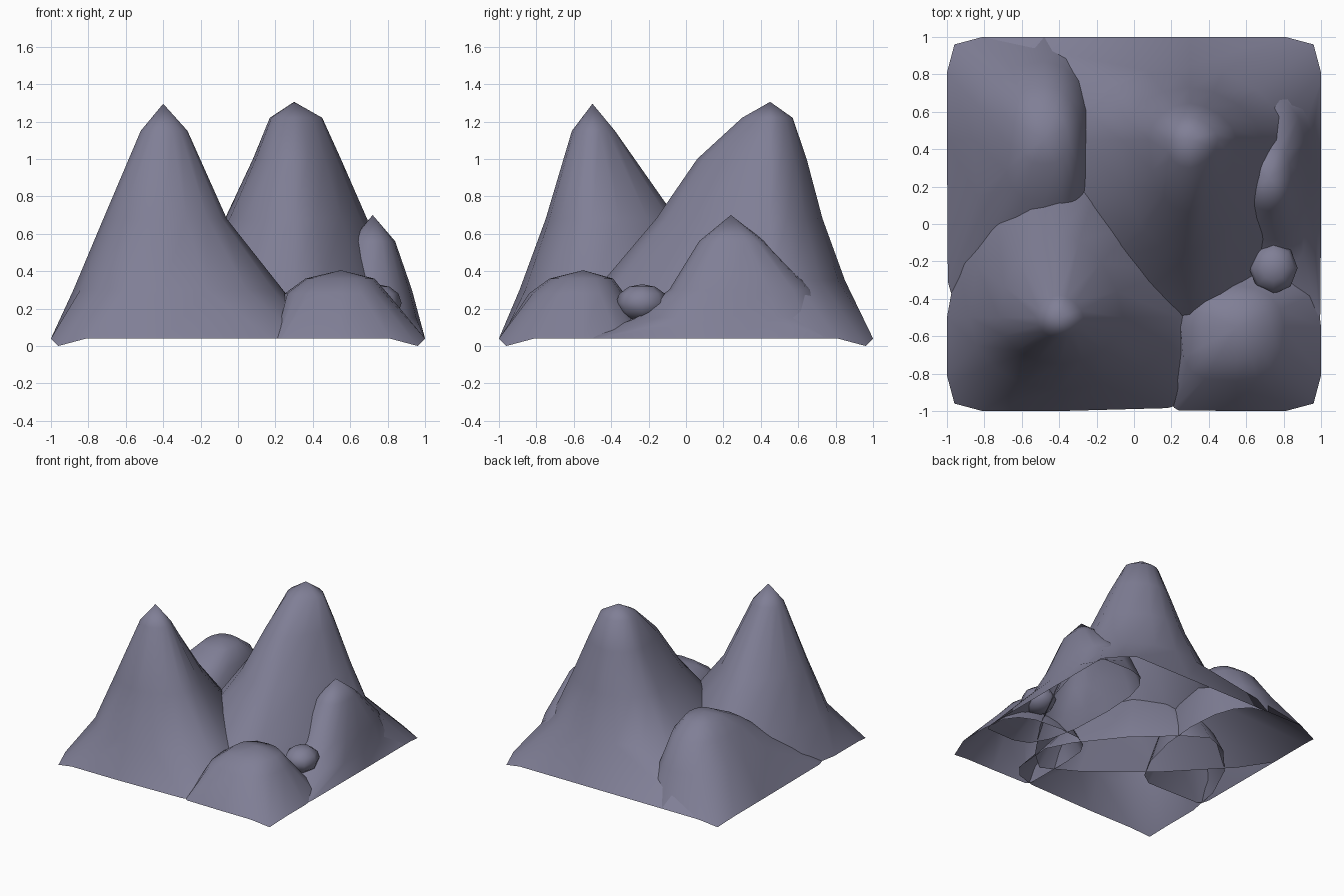
import bpy, bmesh, math

if "Cube" in bpy.data.objects:
    bpy.data.objects.remove(bpy.data.objects["Cube"])

rock = bpy.data.materials.new("slate purple rock")
rock.diffuse_color = (0.216, 0.212, 0.305, 1)
rock.use_nodes = True
rock.node_tree.nodes["Principled BSDF"].inputs["Base Color"].default_value = rock.diffuse_color
SEG = 16


def finish(name, bm):
    me = bpy.data.meshes.new(name)
    bm.to_mesh(me)
    bm.free()
    me.materials.append(rock)
    for p in me.polygons:
        p.use_smooth = True
    ob = bpy.data.objects.new(name, me)
    bpy.context.collection.objects.link(ob)
    return ob


def hill(name, peak, rings, base, mid):
    """Open shell lofted from base to peak.
    rings: (z, left, right, front, back), lowest first.
    base, mid: squareness at back right, back left, front left, front right."""
    px, py, pz = peak
    bm = bmesh.new()
    loops = []
    for k, (z, xl, xr, yf, yb) in enumerate(rings):
        loop = []
        for i in range(SEG):
            a = math.tau * i / SEG
            c, s = math.cos(a), math.sin(a)
            n = (mid if k else base)[i * 4 // SEG]
            ex, ey = (xr if c > 0 else xl), (yb if s > 0 else yf)
            u = abs(c) ** (2 / n) if abs(c) > 1e-6 else 0
            v = abs(s) ** (2 / n) if abs(s) > 1e-6 else 0
            x, y, h = px + u * (ex - px), py + v * (ey - py), z
            # outer corners of the terrain are cut off and droop to the ground
            if k == 0 and abs(ex) == 1 and abs(ey) == 1 and i % 4:
                dx, dy = ((0, .19), (.04, .04), (.19, 0))[
                    (i % 4 if i * 4 // SEG % 2 == 0 else 4 - i % 4) - 1]
                x, y = ex * (1 - dx), ey * (1 - dy)
                h = 0 if i % 4 == 2 else z
            loop.append(bm.verts.new((x, y, h)))
        loops.append(loop)
    for lo, hi in zip(loops, loops[1:]):
        for i in range(SEG):
            j = (i + 1) % SEG
            bm.faces.new((lo[i], lo[j], hi[j], hi[i]))
    top = bm.verts.new(peak)
    for i in range(SEG):
        bm.faces.new((loops[-1][i], loops[-1][(i + 1) % SEG], top))
    return finish(name, bm)


# Two tall peaks
hill("front_left_peak", (-.4, -.5, 1.295),
     [(.04, -1, .45, -1, .42), (.3, -.88, .24, -.89, .26),
      (.68, -.72, -.06, -.75, -.05), (1.15, -.52, -.27, -.61, -.38)],
     (1.25, 1.7, 17, 5), (1.65, 1.9, 2.0, 1.9))
hill("back_right_peak", (.3, .45, 1.305),
     [(.04, -1, 1, -.75, 1), (.35, -.3, .84, -.44, .85),
      (.68, -.07, .69, -.16, .73), (1.0, .08, .55, .06, .645),
      (1.22, .17, .45, .3, .57)],
     (17, 17, 1.2, 1.3), (1.7, 2.0, 2.2, 1.6))

# Lower hills
hill("back_left_hill", (-.48, .45, .63),
     [(.04, -1, -.18, -.4, 1), (.3, -.86, -.23, -.15, .87),
      (.5, -.7, -.28, .12, .74), (.6, -.6, -.35, .32, .6)],
     (2.5, 17, 17, 1.8), (2.2, 2.3, 2.8, 2.5))
hill("right_hill", (.72, .24, .7),
     [(.04, .45, 1, -.56, .82), (.15, .48, .97, -.3, .75),
      (.3, .52, .93, -.09, .68), (.56, .6, .84, .07, .42)],
     (17, 2.5, 2.5, 17), (2.5, 3, 2.3, 2.2))
hill("front_right_hill", (.55, -.55, .405),
     [(.04, .2, 1, -1, -.2), (.28, .25, .8, -.84, -.33),
      (.36, .36, .73, -.73, -.39)],
     (3, 3, 17, 17), (2.2, 2.4, 3.4, 2.3))

# Small boulder between the right-hand hills
bm = bmesh.new()
bmesh.ops.create_uvsphere(bm, u_segments=8, v_segments=6, radius=1)
for v in bm.verts:
    v.co = (.745 + v.co.x * .13, -.235 + v.co.y * .14, .23 + v.co.z * .1)
finish("boulder", bm)
